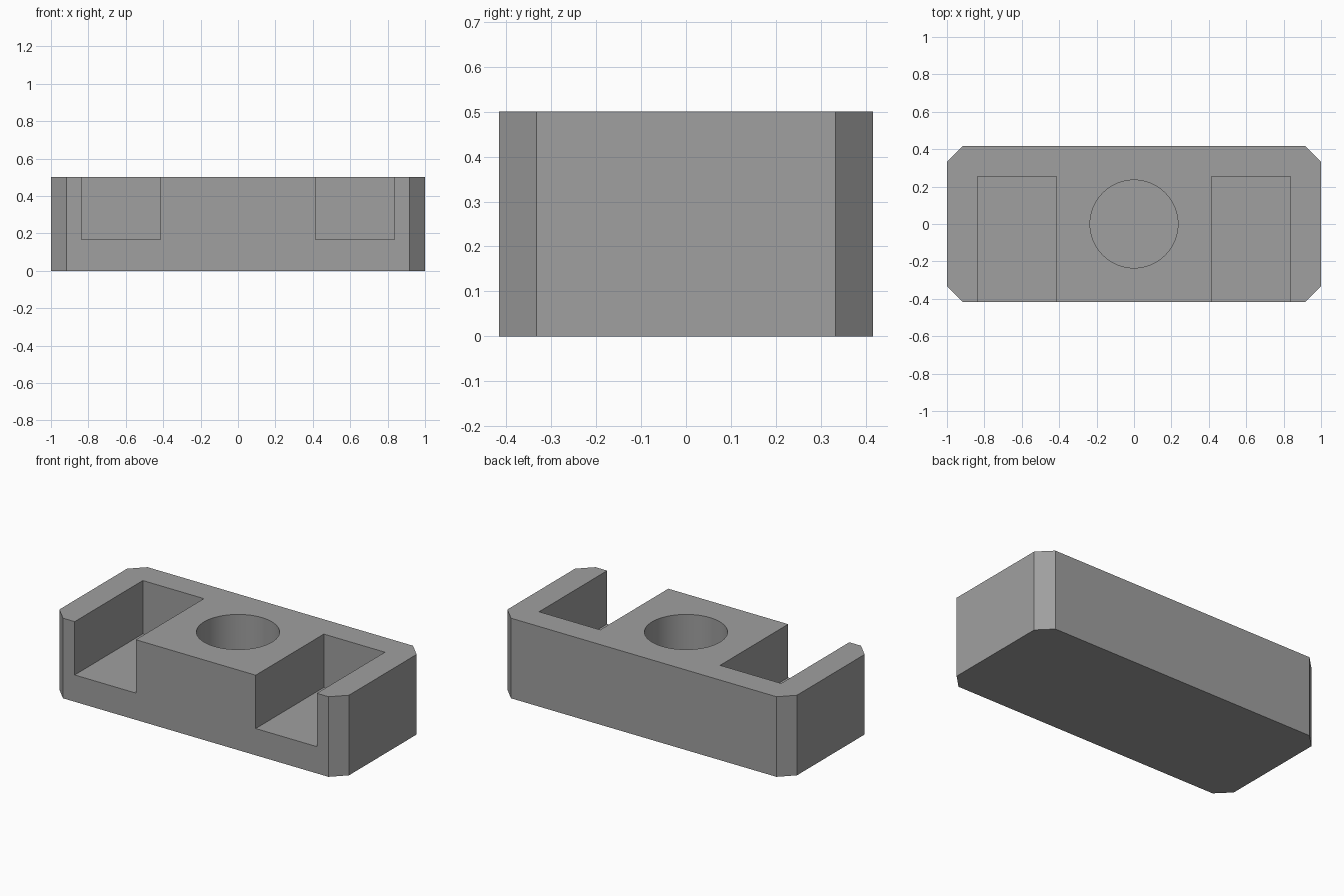
import bpy, bmesh, math

if "Cube" in bpy.data.objects:
    bpy.data.objects.remove(bpy.data.objects["Cube"])

HX, HY, H, CH = 1.0, 0.4167, 0.5, 0.0833   # half length, half depth, height, corner chamfer
FLOOR = 0.167                              # floor height of the recesses


def prism(name, outline, z0, z1):
    """Closed vertical prism from a counter-clockwise outline."""
    bm = bmesh.new()
    base = bm.faces.new([bm.verts.new((x, y, z0)) for x, y in outline])
    top = bmesh.ops.extrude_face_region(bm, geom=[base])["geom"]
    bmesh.ops.translate(bm, vec=(0, 0, z1 - z0),
                        verts=[v for v in top if isinstance(v, bmesh.types.BMVert)])
    bmesh.ops.recalc_face_normals(bm, faces=bm.faces)
    mesh = bpy.data.meshes.new(name)
    bm.to_mesh(mesh)
    bm.free()
    obj = bpy.data.objects.new(name, mesh)
    bpy.context.collection.objects.link(obj)
    return obj


# Block with chamfered vertical corners
block = prism("block", [(-HX + CH, -HY), (HX - CH, -HY), (HX, -HY + CH), (HX, HY - CH),
                        (HX - CH, HY), (-HX + CH, HY), (-HX, HY - CH), (-HX, -HY + CH)], 0, H)
grey = bpy.data.materials.new("grey")
grey.diffuse_color = (0.35, 0.35, 0.35, 1)
grey.use_nodes = True
grey.node_tree.nodes["Principled BSDF"].inputs["Base Color"].default_value = grey.diffuse_color
block.data.materials.append(grey)

# Two pockets open to the front and top, and a round blind hole in the middle
cutters = []
for side, c in (("left", -0.625), ("right", 0.625)):
    w = 0.211
    cutters.append(prism(side + "_pocket_cutter",
                         [(c - w, -0.6), (c + w, -0.6), (c + w, 0.255), (c - w, 0.255)],
                         FLOOR, 0.7))
N, R = 64, 0.235
cutters.append(prism("hole_cutter", [(R * math.cos(2 * math.pi * i / N),
                                      R * math.sin(2 * math.pi * i / N)) for i in range(N)],
                     FLOOR, 0.7))

bpy.context.view_layer.objects.active = block
block.select_set(True)
for cutter in cutters:
    mod = block.modifiers.new(cutter.name, "BOOLEAN")
    mod.operation = "DIFFERENCE"
    mod.solver = "EXACT"
    mod.object = cutter
    bpy.ops.object.modifier_apply(modifier=mod.name)
    bpy.data.objects.remove(cutter)

# Smooth hole wall, sharp edges elsewhere
bpy.ops.object.shade_smooth_by_angle(angle=math.radians(30))
